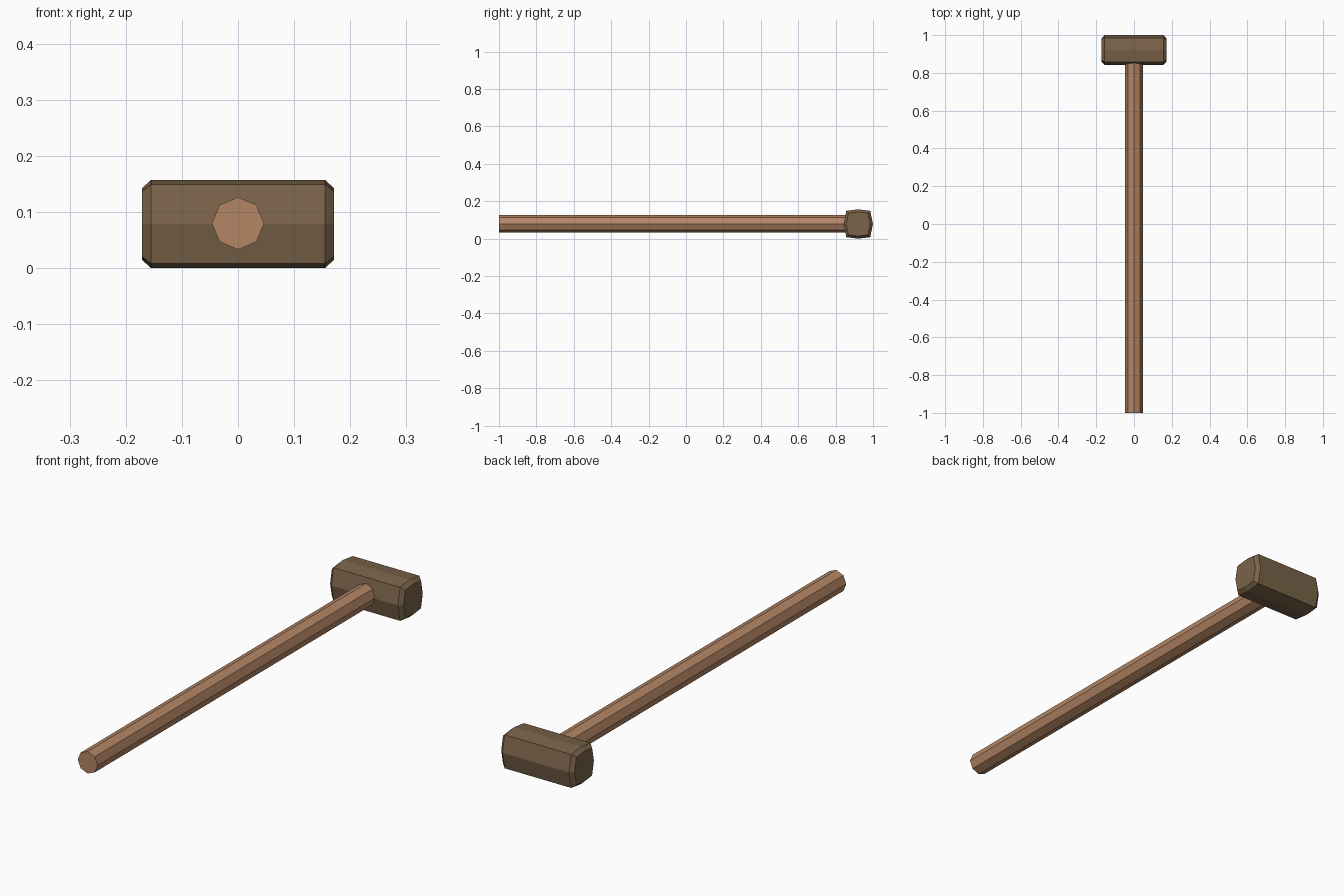
import bpy, bmesh, math

if "Cube" in bpy.data.objects:
    bpy.data.objects.remove(bpy.data.objects["Cube"])


def material(name, color):
    m = bpy.data.materials.new(name)
    m.diffuse_color = (*color, 1)
    m.use_nodes = True
    m.node_tree.nodes["Principled BSDF"].inputs["Base Color"].default_value = m.diffuse_color
    return m


def loft(name, rings, mat):
    """Join matching rings of points with quads and cap both ends."""
    bm = bmesh.new()
    loops = [[bm.verts.new(p) for p in ring] for ring in rings]
    n = len(loops[0])
    for a, b in zip(loops, loops[1:]):
        for i in range(n):
            j = (i + 1) % n
            bm.faces.new((a[i], a[j], b[j], b[i]))
    bm.faces.new(loops[0])
    bm.faces.new(loops[-1])
    bmesh.ops.recalc_face_normals(bm, faces=bm.faces)
    mesh = bpy.data.meshes.new(name)
    bm.to_mesh(mesh)
    bm.free()
    mesh.materials.append(mat)
    obj = bpy.data.objects.new(name, mesh)
    bpy.context.collection.objects.link(obj)
    return obj


CZ = 0.0785   # height of the shared centre line
HEAD_Y = 0.921


def head_ring(x, mid, cy, cz):
    # bulged square: four corners plus a raised point on each side
    pts = [(mid, 0), (cy, cz), (0, mid), (-cy, cz),
           (-mid, 0), (-cy, -cz), (0, -mid), (cy, -cz)]
    return [(x, HEAD_Y + y, CZ + z) for y, z in pts]


def handle_ring(y, r=0.0465):
    return [(r * math.cos(i * math.pi / 4), y, CZ + 0.001 + r * math.sin(i * math.pi / 4))
            for i in range(8)]


light_wood = material("light wood", (0.456, 0.238, 0.130))
dark_wood = material("dark wood", (0.195, 0.125, 0.067))

# Eight-sided handle, running into the head
loft("handle", [handle_ring(-1.0), handle_ring(0.88)], light_wood)

# Mallet head with bevelled striking ends
loft("head", [head_ring(-0.171, 0.064, 0.052, 0.058),
              head_ring(-0.155, 0.0785, 0.064, 0.0705),
              head_ring(0.155, 0.0785, 0.064, 0.0705),
              head_ring(0.171, 0.064, 0.052, 0.058)], dark_wood)
